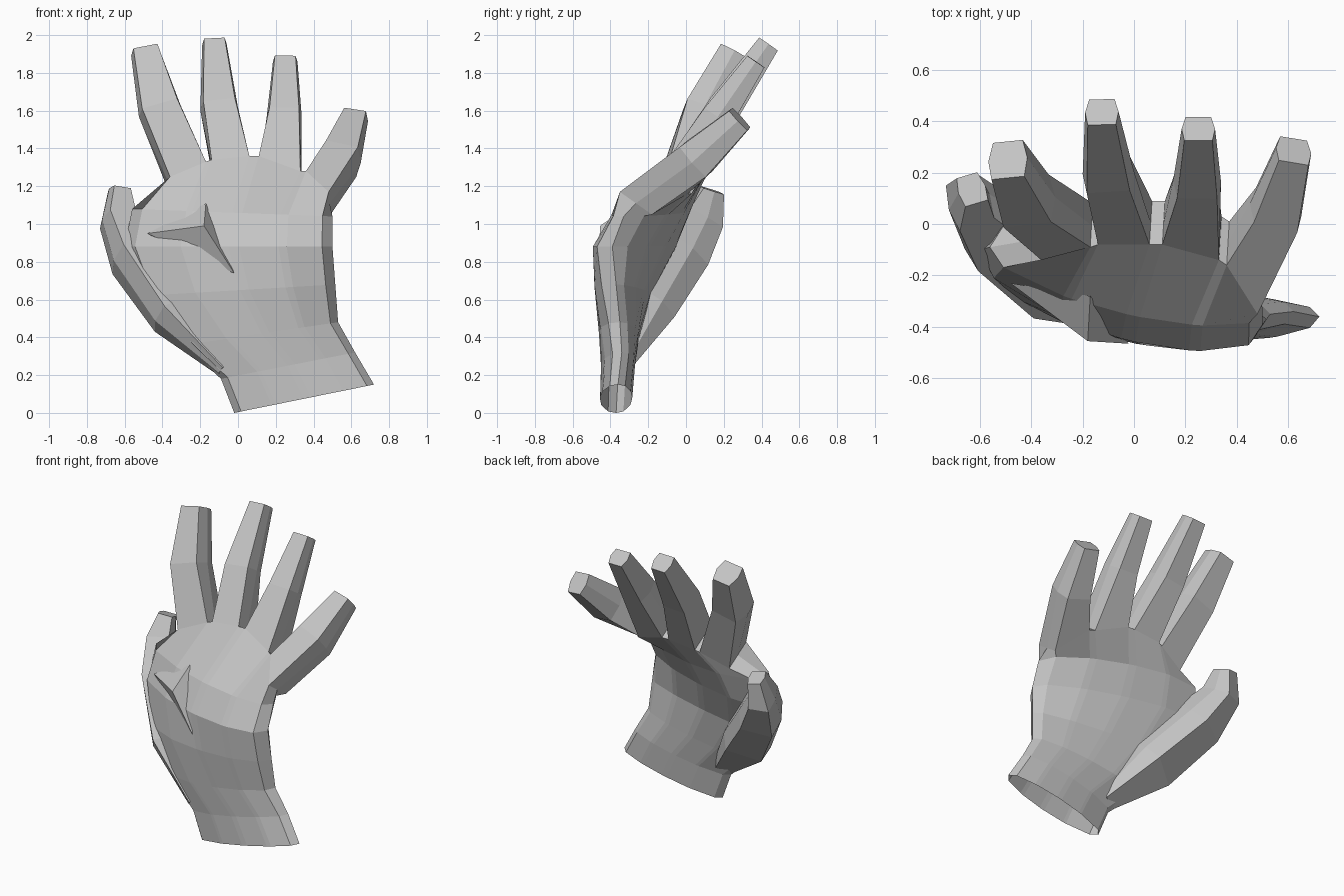
import bpy, bmesh, math
from mathutils import Vector

cube = bpy.data.objects.get("Cube")
if cube:
    bpy.data.objects.remove(cube, do_unlink=True)

# One plain grey for the whole hand
grey = bpy.data.materials.new("plain_grey")
grey.use_nodes = True
grey.diffuse_color = (0.55, 0.55, 0.55, 1)
shader = grey.node_tree.nodes["Principled BSDF"]
shader.inputs["Base Color"].default_value = grey.diffuse_color
shader.inputs["Roughness"].default_value = 0.8


def finish(bm, name):
    bmesh.ops.recalc_face_normals(bm, faces=bm.faces)
    mesh = bpy.data.meshes.new(name)
    bm.to_mesh(mesh)
    bm.free()
    mesh.materials.append(grey)
    obj = bpy.data.objects.new(name, mesh)
    bpy.context.collection.objects.link(obj)
    return obj


def bridge(bm, low, high):
    n = len(low)
    for i in range(n):
        j = (i + 1) % n
        bm.faces.new((low[i], low[j], high[j], high[i]))


def six_ring(bm, centre, axis, width, depth, side_hint=Vector((1, 0, 0))):
    """Six-sided section: two back corners, two side points, two palm corners."""
    d = axis.normalized()
    s = (side_hint - d * side_hint.dot(d)).normalized()
    n = s.cross(d)
    shape = ((-.42, .5), (.42, .5), (.5, 0), (.38, -.5), (-.38, -.5), (-.5, 0))
    return [bm.verts.new(centre + s * (a * width) + n * (b * depth)) for a, b in shape]


# Palm and wrist: sections from the open wrist up to the knuckles
columns = (.05, .27, .3, .5, .55, .74, .78, .95)
sections = (  # thumb edge, little finger edge, rise on the back, rise on the palm
    ((-.02, -.37, 0), (.72, -.36, .15), .09, .08),
    ((-.09, -.36, .18), (.62, -.34, .32), .10, .08),
    ((-.28, -.31, .36), (.53, -.35, .48), .13, .08),
    ((-.50, -.20, .62), (.515, -.37, .68), .18, .07),
    ((-.60, -.10, .88), (.50, -.39, .88), .20, .14),
    ((-.56, -.09, 1.08), (.50, -.33, 1.04), .14, .20),
)
bm = bmesh.new()
rings = []
for left, right, rise, drop in sections:
    left, right = Vector(left), Vector(right)

    def row(offset):
        return [bm.verts.new(left.lerp(right, t) + Vector((0, offset * math.sin(math.pi * t) ** .4, 0)))
                for t in columns]
    back, palm = row(-rise), row(drop)
    rings.append(back + [bm.verts.new(right)] + palm[::-1] + [bm.verts.new(left)])

# Knuckle row: two points for every finger, on the back and on the palm side
knuckles = [Vector(p) for p in (
    (-.36, -.14, 1.25), (-.17, -.09, 1.33), (-.14, -.08, 1.34), (.06, -.08, 1.36),
    (.11, -.08, 1.36), (.33, -.14, 1.28), (.36, -.16, 1.28), (.48, -.35, 1.17))]
slope = Vector((.01, .17, -.12))
back = [bm.verts.new(p) for p in knuckles]
palm = [bm.verts.new(p + slope) for p in knuckles]
middle = [bm.verts.new(p + slope / 2) for p in knuckles]
rings.append(back + [middle[-1]] + palm[::-1] + [middle[0]])
for low, high in zip(rings, rings[1:]):
    bridge(bm, low, high)

# Webs between the fingers
for i in (1, 3, 5):
    for a, b in ((back, middle), (middle, palm)):
        bm.faces.new((a[i], a[i + 1], b[i + 1], b[i]))

# Fingers: grown from the knuckle row through a middle joint to a blunt tip
fingers = (  # joint centre, width, depth, tip centre, width, depth
    ((-.415, .09, 1.6), .23, .20, (-.49, .25, 1.905), .155, .16),
    ((-.10, .20, 1.61), .20, .18, (-.125, .435, 1.95), .13, .12),
    ((.245, .17, 1.57), .185, .17, (.25, .37, 1.86), .13, .11),
    ((.55, .055, 1.345), .21, .21, (.62, .285, 1.555), .14, .14),
)
for k, (joint, jw, jd, tip, tw, td) in enumerate(fingers):
    a, b = 2 * k, 2 * k + 1
    base = [back[a], back[b], middle[b], palm[b], palm[a], middle[a]]
    root = (middle[a].co + middle[b].co) / 2
    joint, tip = Vector(joint), Vector(tip)
    mid_ring = six_ring(bm, joint, tip - root, jw, jd)
    tip_ring = six_ring(bm, tip, tip - joint, tw, td)
    bridge(bm, base, mid_ring)
    bridge(bm, mid_ring, tip_ring)
    bm.faces.new(tip_ring)
finish(bm, "palm_and_fingers")

# Thumb: a thick mound leaving the wrist and narrowing to its tip
bm = bmesh.new()
thumb = (  # centre, width, depth
    ((-.05, -.35, .24), .14, .08),
    ((-.32, -.21, .54), .31, .23),
    ((-.545, -.03, .84), .27, .26),
    ((-.64, .085, 1.03), .17, .21),
    ((-.63, .135, 1.18), .11, .12),
)
path = [Vector(t[0]) for t in thumb]
rings = []
for i, (_, width, depth) in enumerate(thumb):
    axis = path[min(i + 1, len(path) - 1)] - path[max(i - 1, 0)]
    rings.append(six_ring(bm, path[i], axis, width, depth, Vector((1, .35, 0))))
for low, high in zip(rings, rings[1:]):
    bridge(bm, low, high)
bm.faces.new(rings[0])
bm.faces.new(rings[-1])
finish(bm, "thumb")

# Pointed fold standing out from the back of the hand
bm = bmesh.new()
for p in ((-.48, -.23, .95), (-.17, -.28, 1.11), (-.18, -.455, .99), (-.02, -.465, .74), (-.2, -.3, .8)):
    bm.verts.new(p)
bmesh.ops.convex_hull(bm, input=bm.verts)
finish(bm, "knuckle_fold")
